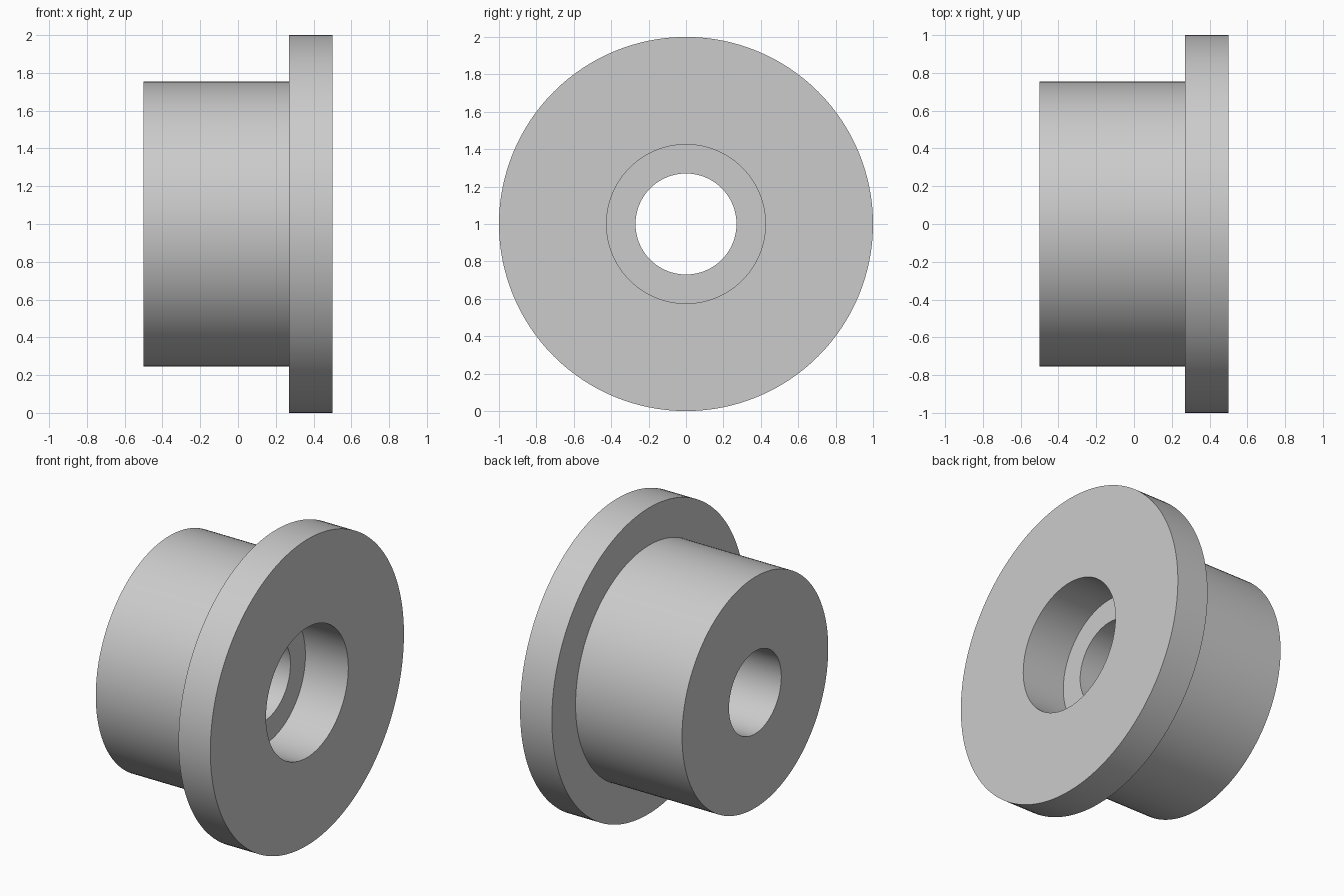
import bpy, bmesh
from math import cos, sin, tau, radians

cube = bpy.data.objects.get("Cube")
if cube:
    bpy.data.objects.remove(cube, do_unlink=True)

SEGMENTS = 128
AXIS_HEIGHT = 1.0

# Single plain grey material
grey = bpy.data.materials.new("light_grey")
grey.use_nodes = True
colour = (0.6, 0.6, 0.6, 1)
grey.diffuse_color = colour
grey.node_tree.nodes["Principled BSDF"].inputs["Base Color"].default_value = colour


def lathe_x(name, profile, material):
    """Revolve a closed (x, radius) profile around the horizontal x axis."""
    bm = bmesh.new()
    rings = []
    for i in range(SEGMENTS):
        a = tau * i / SEGMENTS
        rings.append([bm.verts.new((x, r * cos(a), r * sin(a))) for x, r in profile])
    n = len(profile)
    for i in range(SEGMENTS):
        here, after = rings[i], rings[(i + 1) % SEGMENTS]
        for j in range(n):
            k = (j + 1) % n
            bm.faces.new((here[j], here[k], after[k], after[j]))
    bmesh.ops.recalc_face_normals(bm, faces=bm.faces)
    mesh = bpy.data.meshes.new(name)
    bm.to_mesh(mesh)
    bm.free()
    mesh.materials.append(material)
    obj = bpy.data.objects.new(name, mesh)
    obj.location.z = AXIS_HEIGHT
    bpy.context.collection.objects.link(obj)
    bpy.ops.object.select_all(action='DESELECT')
    obj.select_set(True)
    bpy.context.view_layer.objects.active = obj
    bpy.ops.object.shade_smooth_by_angle(angle=radians(30))
    return obj


# Flanged bushing with a through bore and a counterbore in the flange end
BORE, COUNTERBORE, BODY, FLANGE = 0.27, 0.425, 0.755, 1.0
END, FLANGE_BACK, STEP = 0.5, 0.27, 0.19

lathe_x("flanged_bushing", [
    (-END, BORE),
    (-END, BODY),
    (FLANGE_BACK, BODY),
    (FLANGE_BACK, FLANGE),
    (END, FLANGE),
    (END, COUNTERBORE),
    (STEP, COUNTERBORE),
    (STEP, BORE),
], grey)
